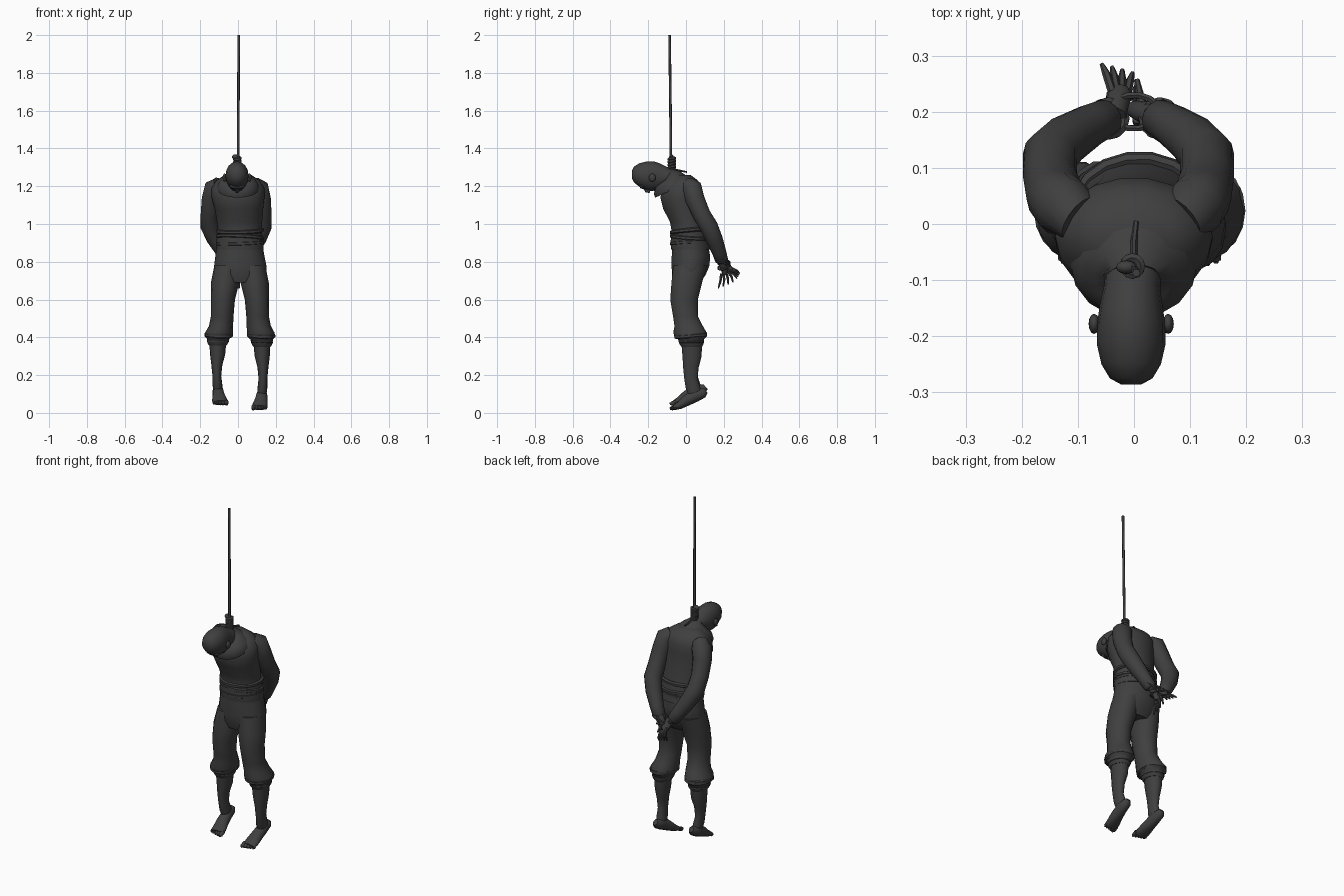
import bpy, bmesh, math
from mathutils import Vector

default_cube = bpy.data.objects.get("Cube")
if default_cube:
    bpy.data.objects.remove(default_cube, do_unlink=True)


def make_material(name, value):
    material = bpy.data.materials.new(name)
    material.use_nodes = True
    colour = (value, value, value, 1)
    material.diffuse_color = colour
    material.node_tree.nodes["Principled BSDF"].inputs["Base Color"].default_value = colour
    return material


GREY = make_material("charcoal grey", 0.05)


def finish(name, mesh_builder, sharp_angle=50):
    """Turn a bmesh into a shaded, coloured object."""
    bmesh.ops.recalc_face_normals(mesh_builder, faces=mesh_builder.faces)
    mesh = bpy.data.meshes.new(name)
    mesh_builder.to_mesh(mesh)
    mesh_builder.free()
    mesh.materials.append(GREY)
    mesh.shade_smooth()
    mesh.set_sharp_from_angle(angle=math.radians(sharp_angle))
    part = bpy.data.objects.new(name, mesh)
    bpy.context.collection.objects.link(part)
    return part


def loft(name, rings, sides=14, level=False, closed=False):
    """Skin elliptical rings (x, y, z, width radius, depth radius) along a path."""
    builder = bmesh.new()
    centres = [Vector(ring[:3]) for ring in rings]
    count = len(rings)
    loops = []
    for i, ring in enumerate(rings):
        if closed:
            tangent = centres[(i + 1) % count] - centres[i - 1]
        else:
            tangent = centres[min(i + 1, count - 1)] - centres[max(i - 1, 0)]
        tangent = Vector((0, 0, 1)) if level else tangent.normalized()
        reference = Vector((0, 0, 1)) if closed else Vector((1, 0, 0))
        side = (reference - tangent * reference.dot(tangent)).normalized()
        depth = tangent.cross(side)
        loops.append([])
        for k in range(sides):
            angle = math.tau * k / sides
            offset = side * math.cos(angle) * ring[3] + depth * math.sin(angle) * ring[-1]
            loops[-1].append(builder.verts.new(centres[i] + offset))
    for i in range(count if closed else count - 1):
        lower, upper = loops[i], loops[(i + 1) % count]
        for k in range(sides):
            n = (k + 1) % sides
            builder.faces.new((lower[k], lower[n], upper[n], upper[k]))
    if not closed:
        builder.faces.new(loops[0])
        builder.faces.new(loops[-1])
    return finish(name, builder)


def band(name, centre, width, depth, thickness, tilt=0.0, roll=0.0, steps=18):
    """An elliptical hoop, sloping along y by tilt and along x by roll."""
    x, y, z = centre
    path = []
    for k in range(steps):
        angle = math.tau * k / steps
        dx, dy = width * math.cos(angle), depth * math.sin(angle)
        path.append((x + dx, y + dy, z + dy * tilt + dx * roll, thickness))
    return loft(name, path, sides=6, closed=True)


def ellipsoid(name, centre, radii):
    builder = bmesh.new()
    bmesh.ops.create_uvsphere(builder, u_segments=12, v_segments=8, radius=1)
    bmesh.ops.scale(builder, vec=radii, verts=builder.verts)
    bmesh.ops.translate(builder, vec=centre, verts=builder.verts)
    return finish(name, builder)


# Shirt body, with the chest leaning forward
loft("shirt", [
    (.01, .025, .865, .125, .105), (.01, .02, .90, .126, .104),
    (.01, .018, .96, .116, .095), (.008, .008, 1.01, .12, .094),
    (.005, -.015, 1.08, .128, .107), (0, -.027, 1.14, .14, .11),
    (0, -.022, 1.19, .14, .105), (0, -.015, 1.23, .115, .08),
    (0, -.02, 1.26, .07, .045)], sides=18, level=True)

# Cloth folds wound round the waist
for z, tilt, roll in ((.90, .05, .04), (.93, -.08, -.05), (.965, .1, .03)):
    band("waist_fold", (.01, .02, z), .117, .096, .012, tilt, roll)

# Loose collar and hood lying on the shoulders
loft("collar", [
    (0, -.065, 1.185, .112, .108), (0, -.072, 1.2, .113, .106),
    (0, -.082, 1.225, .098, .088), (0, -.09, 1.245, .072, .066),
    (0, -.098, 1.25, .05, .05)], sides=16)

# Head bowed forward with its crown towards the front
loft("head", [
    (-.005, -.286, 1.262, .018, .02), (-.005, -.275, 1.262, .038, .042),
    (-.005, -.25, 1.262, .053, .06), (-.005, -.215, 1.258, .061, .074),
    (-.005, -.18, 1.253, .061, .079), (-.005, -.145, 1.25, .056, .072),
    (-.003, -.11, 1.248, .05, .054), (0, -.06, 1.235, .05, .046),
    (0, 0, 1.2, .05, .04)], sides=16)
ellipsoid("jaw", (-.005, -.15, 1.205), (.042, .035, .036))
ellipsoid("brow", (-.005, -.23, 1.2), (.04, .016, .014))
loft("nose", [(-.005, -.225, 1.2, .007, .008), (-.005, -.205, 1.178, .012, .014),
              (-.005, -.19, 1.172, .01, .008)], sides=8)
for side in (-1, 1):
    ellipsoid("ear", (side * .066 - .005, -.178, 1.245), (.01, .018, .022))

# Trouser seat
loft("trouser_seat", [
    (.012, .008, .69, .115, .07), (.012, .015, .73, .14, .09),
    (.012, .024, .78, .138, .102), (.01, .026, .83, .13, .103),
    (.01, .022, .89, .12, .097)], sides=18, level=True)

# Legs: the right one is drawn up a little
for label, side, lift in (("left", 1, 0), ("right", -1, .06)):
    def place(ring):
        x, y, z, *radii = ring
        return (side * x + .01, y, z + max(0, .45 - z) * lift, *radii)

    loft(label + "_trouser_leg", [place(ring) for ring in (
        (.067, .022, .78, .068, .092), (.078, .004, .69, .075, .083),
        (.09, -.01, .6, .064, .075), (.094, -.002, .51, .06, .068),
        (.1, .014, .46, .064, .077), (.11, .021, .425, .073, .09),
        (.113, .025, .405, .075, .088), (.115, .026, .39, .06, .07),
        (.117, .029, .365, .055, .066), (.117, .03, .35, .046, .056))], level=True)
    x, y, z = place((.113, .024, .41))
    band(label + "_cuff_fold", (x, y, z), .066, .078, .011, .1, -.05)
    x, y, z = place((.117, .029, .375))
    band(label + "_cuff_tie", (x, y, z), .052, .062, .007)
    loft(label + "_calf", [place(ring) for ring in (
        (.117, .03, .37, .045, .056), (.118, .032, .3, .04, .052),
        (.122, .026, .24, .029, .042), (.122, .026, .18, .023, .036),
        (.119, .038, .13, .026, .04), (.117, .045, .1, .024, .035))], level=True)
    loft(label + "_foot", [place(ring) for ring in (
        (.117, .104, .118, .014, .016), (.117, .09, .105, .025, .026),
        (.116, .05, .092, .03, .034), (.112, .005, .067, .034, .03),
        (.106, -.035, .04, .041, .021), (.104, -.062, .028, .041, .014))], sides=12)
    for toe in range(5):
        spread = .072 + toe * .016
        size = .012 - toe * .001
        tip = -.086 + toe * .004
        loft(label + "_toe", [place((spread, -.05, .034, size, size)),
                              place((spread, tip + .012, .024, size, size)),
                              place((spread, tip, .022, size / 2, size / 2))], sides=7)

# Arms drawn behind the back
ARM = ((.085, .01, 1.205, .045), (.108, .03, 1.19, .055), (.122, .048, 1.13, .052),
       (.13, .083, 1.05, .048), (.13, .122, .985, .049), (.105, .15, .92, .045),
       (.068, .176, .85, .038), (.045, .188, .81, .035), (.04, .191, .8, .026))
for label, side, stretch in (("left", 1, 1.0), ("right", -1, 1.15)):
    loft(label + "_sleeve", [(side * x * stretch, y, z, r) for x, y, z, r in ARM])
    band(label + "_sleeve_cuff", (side * .046, .188, .812), .03, .03, .009, -.4, side * .5, 12)

# Hands: palm plus spread fingers
HANDS = (("left", Vector((.035, .192, .805)), Vector((.005, .205, .745)),
          Vector((.005, .21, .675)), Vector((0, .02, .008))),
         ("right", Vector((-.035, .192, .805)), Vector((-.026, .232, .762)),
          Vector((-.03, .277, .725)), Vector((.014, -.004, -.007))))
for label, wrist, palm, tip, fan in HANDS:
    loft(label + "_hand", [(*wrist, .022), (*wrist.lerp(palm, .5), .021),
                           (*palm, .023, .016), (*palm.lerp(tip, .2), .017, .012)], sides=10)
    for finger in range(4):
        step = finger - 1.5
        base, end = palm + fan * step * .6, tip + fan * step * 1.3
        knuckle = base.lerp(end, .55) + Vector((0, .004, .002))
        loft(label + "_finger", [(*base, .008), (*knuckle, .0075), (*end, .004)], sides=6)
    thumb = palm + fan * 2.2 + Vector((0, .008, -.02))
    loft(label + "_thumb", [(*wrist.lerp(palm, .6), .01), (*thumb, .005)], sides=6)

# Cord binding the wrists
for k in range(3):
    band("wrist_cord", (0, .2, .775 + k * .014), .045, .03, .006, .3 - k * .3, .3 * (k - 1), 14)

# Rope, coiled knot and neck loop
loft("rope", [(0, -.079, 1.27, .007), (.002, -.082, 1.6, .007), (.004, -.087, 2, .007)], sides=8)
for k in range(5):
    band("knot_coil", (-.003, -.075, 1.285 + k * .015), .015, .015, .009, .2, .25, 12)
ellipsoid("knot_top", (-.014, -.077, 1.355), (.018, .012, .014))
band("neck_loop", (0, -.095, 1.235), .054, .03, .008, 1.5)
loft("rope_tail", [(0, -.07, 1.29, .006), (0, -.03, 1.282, .006), (.004, .005, 1.275, .005)], sides=6)
